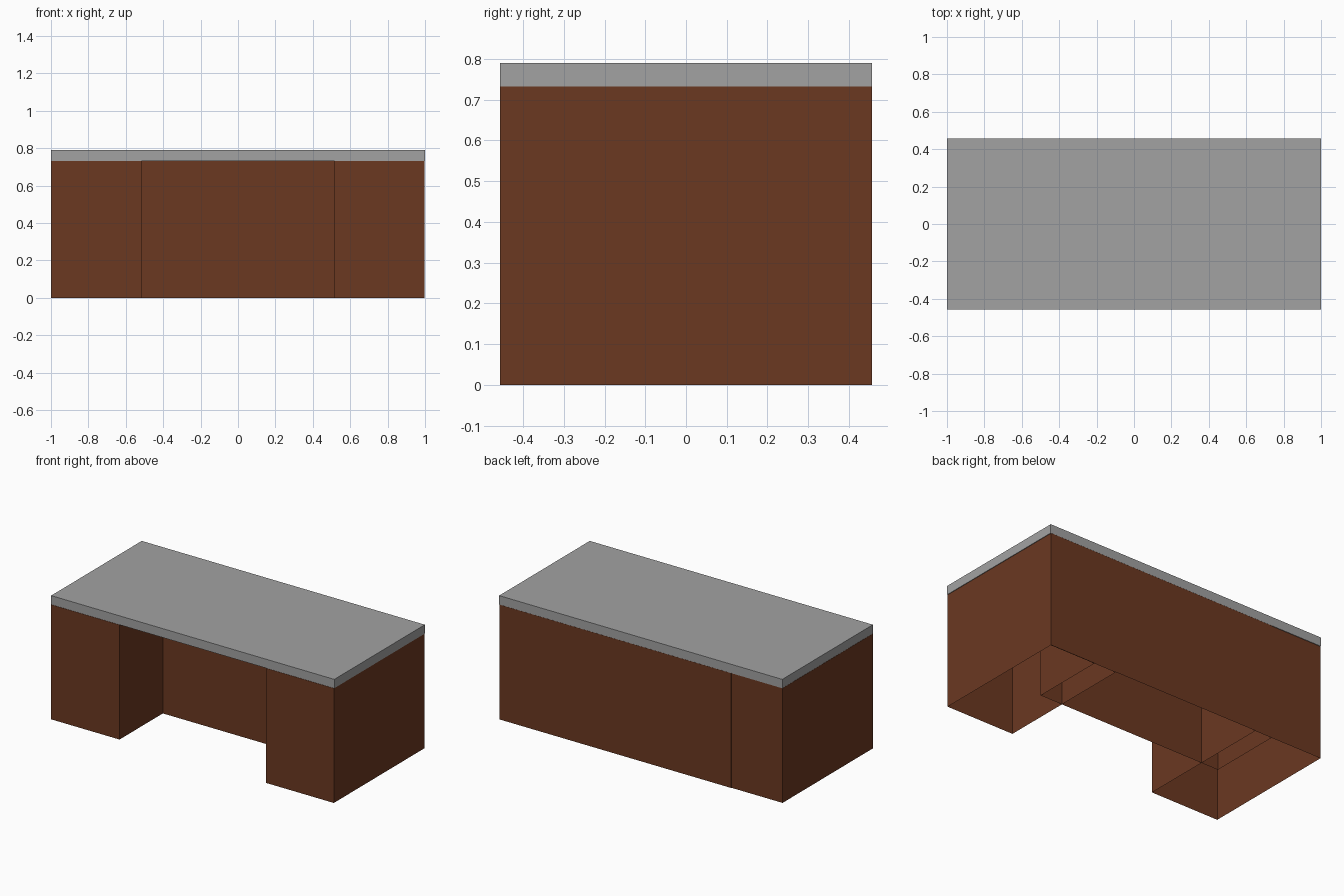
import bpy, bmesh

if "Cube" in bpy.data.objects:
    bpy.data.objects.remove(bpy.data.objects["Cube"])


def material(name, color):
    m = bpy.data.materials.new(name)
    m.diffuse_color = (*color, 1)
    m.use_nodes = True
    m.node_tree.nodes["Principled BSDF"].inputs["Base Color"].default_value = m.diffuse_color
    return m


wood = material("brown wood", (0.147, 0.040, 0.0152))
stone = material("grey top", (0.361, 0.361, 0.361))


def box(name, lo, hi, mat, open_bottom=False):
    """Axis-aligned box from its low to its high corner."""
    bm = bmesh.new()
    bmesh.ops.create_cube(bm, size=1)
    for v in bm.verts:
        v.co = [(a + b) / 2 + c * (b - a) for a, b, c in zip(lo, hi, v.co)]
    bm.normal_update()
    if open_bottom:
        down = [f for f in bm.faces if f.normal.z < -0.9]
        bmesh.ops.delete(bm, geom=down, context='FACES_ONLY')
    mesh = bpy.data.meshes.new(name)
    bm.to_mesh(mesh)
    bm.free()
    mesh.materials.append(mat)
    ob = bpy.data.objects.new(name, mesh)
    bpy.context.collection.objects.link(ob)
    return ob


TOP, H = 0.79, 0.733      # slab top and underside
D = 0.457                 # half depth

# Desk top slab
box("desk_top", (-1, -D, H), (1, D, TOP), stone)

# Hollow pedestals, open to the floor
box("left_pedestal", (-1, -D, 0), (-0.517, D - 0.003, H - 0.001), wood, True)
box("right_pedestal", (0.517, -D, 0), (0.997, D - 0.003, H - 0.001), wood, True)

# Hollow centre box behind the knee space, running into both pedestals
box("centre_box", (-0.638, -0.02, 0), (0.674, D, H - 0.0005), wood, True)

# Thin back skin that carries the centre box's back to the right end
box("back_skin", (0.674, D - 0.003, 0), (0.997, D, H - 0.0005), wood)
